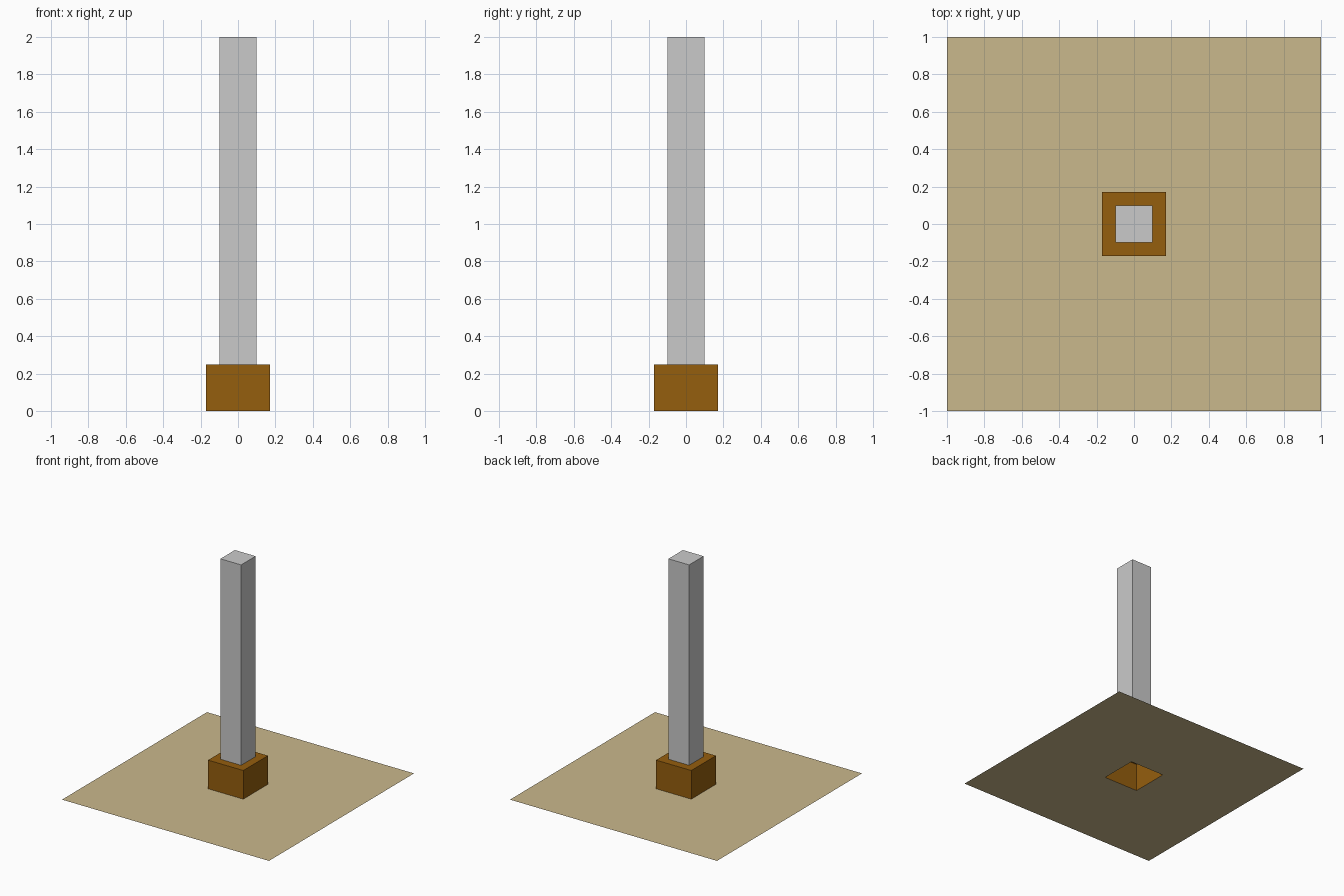
import bpy, bmesh

if "Cube" in bpy.data.objects:
    bpy.data.objects.remove(bpy.data.objects["Cube"])


def srgb(r, g, b):
    return tuple(((c / 255 + 0.055) / 1.055) ** 2.4 for c in (r, g, b)) + (1.0,)


def material(name, color):
    m = bpy.data.materials.new(name)
    m.diffuse_color = color
    m.use_nodes = True
    m.node_tree.nodes["Principled BSDF"].inputs["Base Color"].default_value = m.diffuse_color
    return m


def square(bm, half, z):
    return [bm.verts.new((x * half, y * half, z))
            for x, y in ((-1, -1), (1, -1), (1, 1), (-1, 1))]


def build(name, sections, mat, cap=False):
    """Open shell through concentric squares given as (half width, z)."""
    bm = bmesh.new()
    rings = [square(bm, h, z) for h, z in sections]
    for a, b in zip(rings, rings[1:]):
        for i in range(4):
            j = (i + 1) % 4
            bm.faces.new((a[i], a[j], b[j], b[i]))
    if cap:
        bm.faces.new(rings[-1])
    me = bpy.data.meshes.new(name)
    bm.to_mesh(me)
    bm.free()
    me.materials.append(mat)
    ob = bpy.data.objects.new(name, me)
    bpy.context.collection.objects.link(ob)


# flat ground sheet with a square opening under the base
build("ground_sheet", [(1, 0), (0.17, 0)], material("sand", srgb(202, 184, 140)))
# hollow base block, open underneath, with a ledge around the pillar
build("base_block", [(0.17, 0), (0.17, 0.25), (0.1, 0.25)], material("brown", srgb(149, 94, 13)))
# tall pillar with a flat top
build("pillar", [(0.1, 0.25), (0.1, 2)], material("light_grey", srgb(202, 202, 202)), cap=True)
